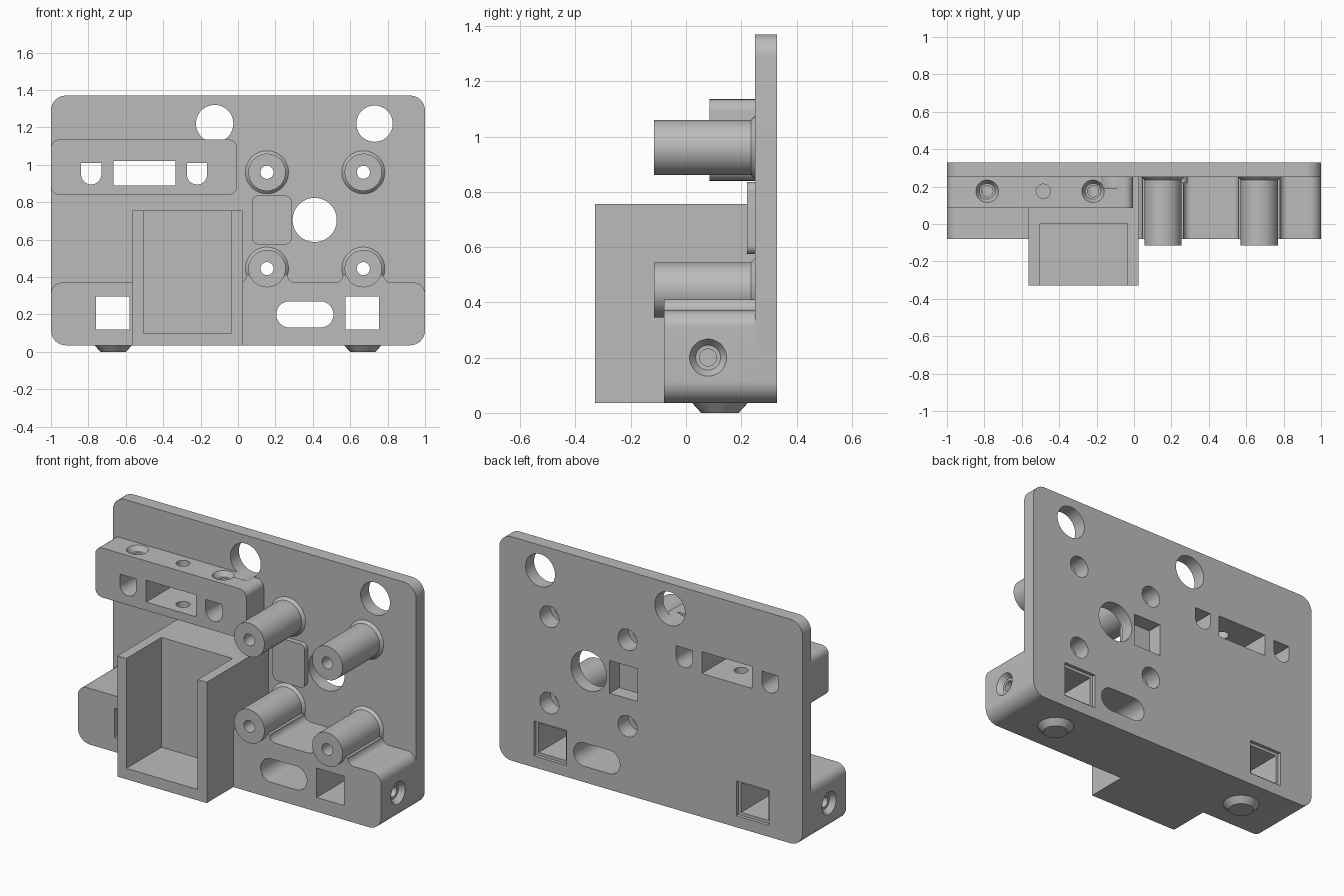
import bpy, bmesh, math
from mathutils import Vector

if "Cube" in bpy.data.objects:
    bpy.data.objects.remove(bpy.data.objects["Cube"])

grey = bpy.data.materials.new("plain grey")
grey.use_nodes = True
colour = (0.5, 0.5, 0.5, 1)
grey.diffuse_color = colour
grey.node_tree.nodes["Principled BSDF"].inputs["Base Color"].default_value = colour

parts, cutters = [], []


def finish(name, bm, group):
    bmesh.ops.recalc_face_normals(bm, faces=bm.faces)
    mesh = bpy.data.meshes.new(name)
    bm.to_mesh(mesh)
    bm.free()
    mesh.materials.append(grey)
    obj = bpy.data.objects.new(name, mesh)
    bpy.context.collection.objects.link(obj)
    group.append(obj)
    return obj


def rounded(x0, x1, z0, z1, bottom=0, top=0):
    """Rectangle outline with separate bottom and top corner radii."""
    pts = []
    corners = ((x1, z1, top, 0), (x0, z1, top, 1), (x0, z0, bottom, 2), (x1, z0, bottom, 3))
    for x, z, r, quarter in corners:
        sx = -1 if x == x1 else 1
        sz = -1 if z == z1 else 1
        steps = 12 if r else 0
        for i in range(steps + 1):
            a = (quarter + (i / steps if steps else 0)) * math.pi / 2
            pts.append((x + sx * r + r * math.cos(a), z + sz * r + r * math.sin(a)))
    return pts


def prism(name, outline, y0, y1, group):
    """Extrude an x-z outline from y0 to y1."""
    bm = bmesh.new()
    front = [bm.verts.new((x, y0, z)) for x, z in outline]
    back = [bm.verts.new((x, y1, z)) for x, z in outline]
    bm.faces.new(front)
    bm.faces.new(back)
    for i in range(len(front)):
        j = (i + 1) % len(front)
        bm.faces.new((front[i], front[j], back[j], back[i]))
    return finish(name, bm, group)


def turned(name, profile, origin, direction, group, sides=48):
    """Solid of (radius, distance) rings along a direction."""
    bm = bmesh.new()
    turn = Vector(direction).to_track_quat('Z', 'Y')
    rings = []
    for r, h in profile:
        ring = []
        for i in range(sides):
            a = math.tau * i / sides
            p = Vector((r * math.cos(a), r * math.sin(a), h))
            ring.append(bm.verts.new(turn @ p + Vector(origin)))
        rings.append(ring)
    bm.faces.new(rings[0])
    bm.faces.new(rings[-1])
    for low, high in zip(rings, rings[1:]):
        for i in range(sides):
            j = (i + 1) % sides
            bm.faces.new((low[i], low[j], high[j], high[i]))
    return finish(name, bm, group)


# Main bodies
FRONT, BACK, BASE = 0.25, 0.33, 0.035
prism("back_plate", rounded(-1, 1, BASE, 1.37, 0.08, 0.08), FRONT, BACK, parts)
prism("lower_block", rounded(-1, 1, BASE, 0.37, 0.08, 0.06), -0.08, FRONT, parts)
prism("upper_bar", rounded(-1, -0.005, 0.84, 1.135, 0.045, 0.045), 0.085, FRONT, parts)
prism("open_box", rounded(-0.565, 0.025, BASE, 0.755), -0.33, FRONT, parts)
prism("small_pad", rounded(0.075, 0.285, 0.575, 0.835, 0.03, 0.03), 0.22, FRONT, parts)

# Standoffs, with bores and filleted webs under the lower pair
for x in (0.155, 0.67):
    for z in (0.445, 0.96):
        turned("standoff", [(0.1, 0), (0.1, 0.35), (0.115, 0.365)], (x, -0.115, z), (0, 1, 0), parts)
        turned("standoff_bore", [(0.035, -0.05), (0.035, 0.5)], (x, -0.115, z), (0, 1, 0), cutters)
        turned("standoff_counterbore", [(0.063, -0.02), (0.063, 0.1)], (x, BACK, z), (0, -1, 0), cutters)
    arc = [i * math.pi / 16 for i in range(9)]
    right = [(x + 0.15 - 0.04 * math.sin(a), 0.41 - 0.04 * math.cos(a)) for a in arc]
    left = [(2 * x - px, pz) for px, pz in reversed(right)]
    prism("standoff_web", right + left, -0.08, FRONT, parts)

# Feet and side screw holes
for side in (-1, 1):
    turned("foot", [(0.068, 0), (0.1, BASE)], (side * 0.667, 0.123, 0), (0, 0, 1), parts)
    turned("side_hole", [(0.067, -0.01), (0.067, 0), (0.045, 0.03), (0.031, 0.031), (0.031, 0.3)],
           (side, 0.08, 0.2), (-side, 0, 0), cutters)

# Square windows with a shallow frame on the back
for x in (-0.67, 0.665):
    prism("window", rounded(x - 0.09, x + 0.09, 0.12, 0.295), -0.5, 0.5, cutters)
    prism("window_frame", rounded(x - 0.107, x + 0.107, 0.103, 0.312), 0.31, 0.5, cutters)

# Openings through the plate and block
prism("box_cavity", rounded(-0.505, -0.035, 0.1, 0.9), -0.5, 0, cutters)
prism("long_slot", rounded(0.205, 0.51, 0.13, 0.27, 0.0699, 0.0699), -0.5, 0.5, cutters)
prism("pad_pocket", rounded(0.09, 0.272, 0.61, 0.805), 0.24, 0.5, cutters)
for x, z, r in ((-0.125, 1.22, 0.1), (0.73, 1.22, 0.097), (0.41, 0.705, 0.118)):
    turned("round_hole", [(r, 0.19), (r, 0.5)], (x, 0, z), (0, 1, 0), cutters)

# Openings in the bar
prism("bar_window", rounded(-0.665, -0.335, 0.89, 1.02), -0.5, 0.5, cutters)
turned("bar_pin_hole", [(0.038, 0), (0.038, 0.5)], (-0.485, 0.175, 0.8), (0, 0, 1), cutters)
for x in (-0.785, -0.219):
    prism("nut_slot", rounded(x - 0.054, x + 0.054, 0.895, 1.01, 0.0535), -0.5, 0.5, cutters)
    turned("bar_screw_hole", [(0.06, -0.01), (0.06, 0), (0.042, 0.03), (0.03, 0.031), (0.03, 0.18)],
           (x, 0.175, 1.135), (0, 0, -1), cutters)


def bounds(obj):
    axes = list(zip(*(v.co for v in obj.data.vertices)))
    return [(min(a), max(a)) for a in axes]


# Cut every part with each opening that reaches it
for part in parts:
    box = bounds(part)
    for cutter in cutters:
        if all(a[0] < b[1] and b[0] < a[1] for a, b in zip(box, bounds(cutter))):
            mod = part.modifiers.new(cutter.name, 'BOOLEAN')
            mod.operation = 'DIFFERENCE'
            mod.solver = 'EXACT'
            mod.object = cutter
bpy.context.view_layer.update()
graph = bpy.context.evaluated_depsgraph_get()
baked = [bpy.data.meshes.new_from_object(p.evaluated_get(graph)) for p in parts]
for part, mesh in zip(parts, baked):
    part.modifiers.clear()
    part.data = mesh
for cutter in cutters:
    bpy.data.objects.remove(cutter)

# Smooth the curved walls, keep the edges sharp
bpy.ops.object.select_all(action='DESELECT')
for part in parts:
    part.select_set(True)
bpy.context.view_layer.objects.active = parts[0]
bpy.ops.object.shade_smooth_by_angle(angle=math.radians(30))
